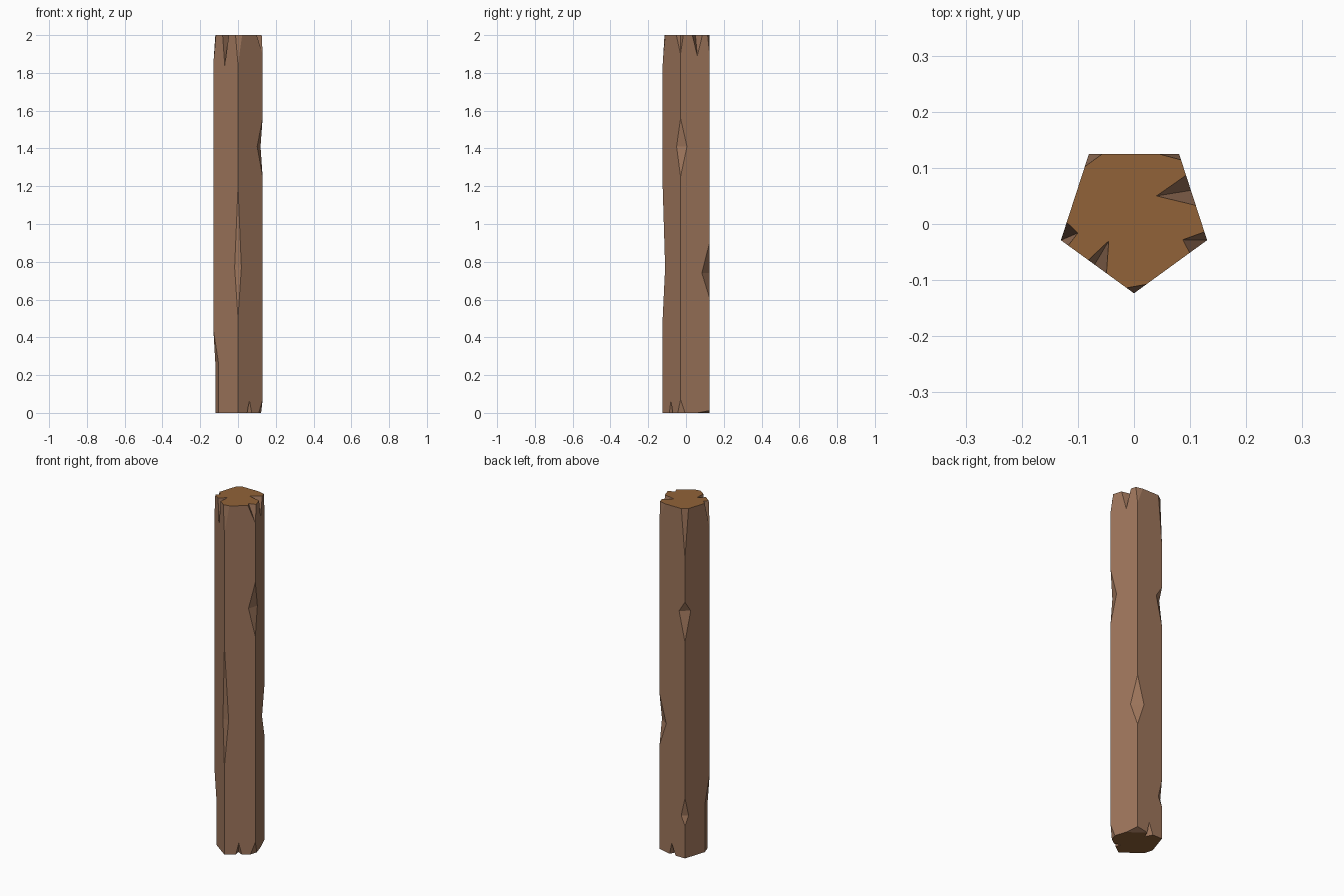
import bpy, bmesh, math
from mathutils import Vector

if "Cube" in bpy.data.objects:
    bpy.data.objects.remove(bpy.data.objects["Cube"])

R, CY, H = 0.137, 0.0135, 2.0


def material(name, rgb):
    m = bpy.data.materials.new(name)
    m.diffuse_color = (*rgb, 1)
    m.use_nodes = True
    m.node_tree.nodes["Principled BSDF"].inputs["Base Color"].default_value = m.diffuse_color
    return m


bark = material("bark brown", (0.34, 0.18, 0.106))
grain = material("end grain brown", (0.285, 0.123, 0.040))


def hull(name, pts):
    bm = bmesh.new()
    for p in pts:
        bm.verts.new(p)
    bmesh.ops.convex_hull(bm, input=bm.verts[:])
    bmesh.ops.recalc_face_normals(bm, faces=bm.faces[:])
    me = bpy.data.meshes.new(name)
    bm.to_mesh(me)
    bm.free()
    ob = bpy.data.objects.new(name, me)
    bpy.context.collection.objects.link(ob)
    return ob


# pentagonal post; corners: 0 front, 1 right, 2 back right, 3 back left, 4 left
ang = [math.radians(-90 + 72 * i) for i in range(5)]
corner = [Vector((R * math.cos(a), CY + R * math.sin(a), 0)) for a in ang]
post = hull("wooden_post", [c + Vector((0, 0, z)) for c in corner for z in (0, H)])
cutters = []


def chip(i, lo, mid, hi, d, tilt=0, mid2=None):
    """V-shaped notch across a corner edge, deepest (d) at mid."""
    m2 = mid if mid2 is None else mid2
    rad = Vector((math.cos(ang[i]), math.sin(ang[i]), 0))
    t = ang[i] + math.pi / 2 + math.radians(tilt)
    tan = Vector((math.cos(t), math.sin(t), 0))
    out = Vector((math.sin(t), -math.cos(t), 0))
    base = corner[i] - rad * d
    prof = [(0, mid), (2 * d, 2 * hi - mid), (2 * d, 2 * lo - m2)]
    if mid2 is not None:
        prof.append((0, m2))
    cutters.append(hull("cutter", [base + out * o + tan * s + Vector((0, 0, z))
                                   for o, z in prof for s in (-0.1, 0.1)]))


def gouge(tip, p1, p2, low, end):
    """Split running in from the rim at an end, narrowing to low on the side."""
    tip, p1, p2 = (Vector((*p, end)) for p in (tip, p1, p2))
    w = Vector(low) - tip
    pts = [tip, tip + 2 * (p1 - tip), tip + 2 * (p2 - tip)]
    cutters.append(hull("cutter", [p - 0.3 * w for p in pts] + [tip + 1.5 * w]))


# chips along the edges
chip(0, 0.50, 0.77, 1.20, 0.013)
chip(1, 1.25, 1.41, 1.56, 0.021)
chip(2, 0.61, 0.74, 0.90, 0.025)
chip(3, 1.24, 1.41, 1.47, 0.022)
chip(3, 0.185, 0.24, 0.345, 0.014)
chip(4, -0.3, 0.27, 0.44, 0.019, mid2=-0.1)

# chipped corners at the ends
chip(0, 1.84, 2.0, 2.1, 0.012, 10)
chip(2, 1.90, 2.0, 2.1, 0.0095, 21)
chip(3, 1.72, 2.0, 2.1, 0.0136)
chip(1, -0.1, 0.0, 0.07, 0.015)
chip(2, -0.1, 0.0, 0.012, 0.04)

# splits at the top
gouge((0.087, -0.028), (0.099, -0.051), (0.126, -0.014), (0.130, -0.029, 1.90), H)
gouge((-0.100, -0.016), (-0.120, 0.003), (-0.117, -0.038), (-0.130, -0.029, 1.85), H)
gouge((0.040, 0.050), (0.093, 0.087), (0.111, 0.033), (0.102, 0.060, 1.89), H)
gouge((-0.045, -0.030), (-0.081, -0.064), (-0.049, -0.087), (-0.070, -0.072, 1.84), H)

# splits at the bottom
gouge((0.040, -0.055), (0.048, -0.088), (0.072, -0.070), (0.060, -0.079, 0.065), 0)
gouge((0.000, 0.085), (-0.022, 0.127), (0.018, 0.127), (0.004, 0.127, 0.07), 0)

# carve, then bake
for c in cutters:
    c.hide_render = True
    mod = post.modifiers.new("carve", 'BOOLEAN')
    mod.operation, mod.solver, mod.object = 'DIFFERENCE', 'EXACT', c
dg = bpy.context.evaluated_depsgraph_get()
baked = bpy.data.meshes.new_from_object(post.evaluated_get(dg))
post.modifiers.clear()
post.data = baked
for c in cutters:
    bpy.data.objects.remove(c)

# flat ends get the end grain colour
baked.materials.clear()
baked.materials.append(bark)
baked.materials.append(grain)
for p in baked.polygons:
    p.use_smooth = False
    p.material_index = 1 if abs(p.normal.z) > 0.995 else 0
